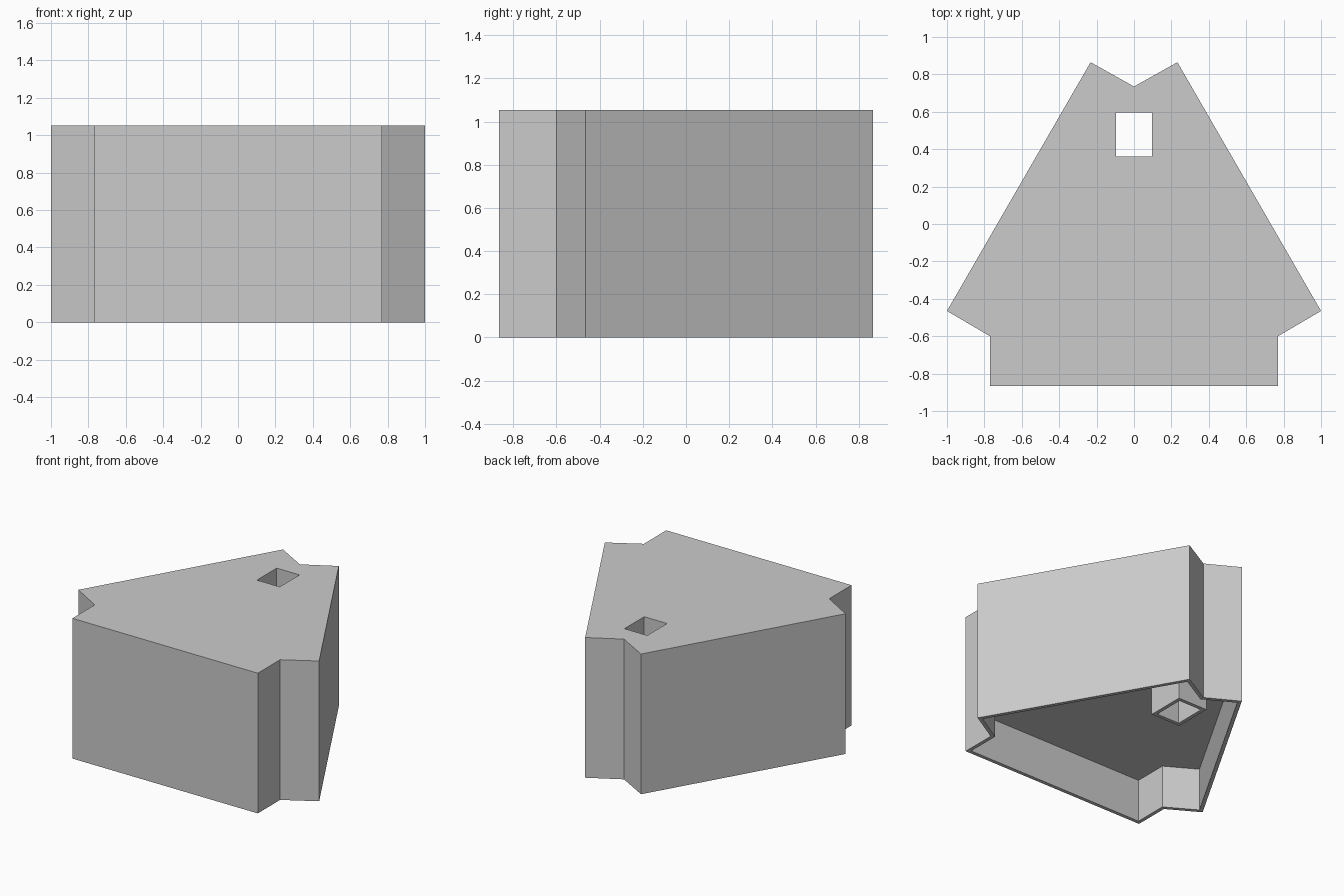
import bpy
import bmesh
from mathutils import Vector

cube = bpy.data.objects.get("Cube")
if cube:
    bpy.data.objects.remove(cube, do_unlink=True)

HEIGHT = 1.053
CEILING = 0.32
WALL = 0.027

grey = bpy.data.materials.new("plain_grey")
grey.use_nodes = True
colour = (0.6, 0.6, 0.6, 1)
grey.diffuse_color = colour
grey.node_tree.nodes["Principled BSDF"].inputs["Base Color"].default_value = colour


def inset(loop, dist):
    """Move every side of a counter-clockwise outline inwards."""
    result = []
    for i, p in enumerate(loop):
        a = (p - loop[i - 1]).normalized()
        b = (loop[(i + 1) % len(loop)] - p).normalized()
        na, nb = Vector((-a.y, a.x)), Vector((-b.y, b.x))
        result.append(p + (na + nb) * dist / (1 + na.dot(nb)))
    return result


def prism(name, outer, hole, z0, z1):
    """Extrude an outline with one hole between two heights."""
    bm = bmesh.new()
    edges = []
    for loop in (outer, hole):
        verts = [bm.verts.new((p.x, p.y, z0)) for p in loop]
        edges += [bm.edges.new((verts[i - 1], verts[i])) for i in range(len(verts))]
    bmesh.ops.triangle_fill(bm, edges=edges, use_beauty=True)
    top = bmesh.ops.extrude_face_region(bm, geom=bm.faces[:])["geom"]
    moved = [g for g in top if isinstance(g, bmesh.types.BMVert)]
    bmesh.ops.translate(bm, verts=moved, vec=(0, 0, z1 - z0))
    bmesh.ops.recalc_face_normals(bm, faces=bm.faces[:])
    mesh = bpy.data.meshes.new(name)
    bm.to_mesh(mesh)
    bm.free()
    mesh.materials.append(grey)
    obj = bpy.data.objects.new(name, mesh)
    bpy.context.collection.objects.link(obj)
    return obj


# Mirrored block outline: wide triangle with a stepped notch at each corner
half = [(0.77, -0.865), (0.77, -0.6), (1.0, -0.465), (0.232, 0.865)]
outline = [Vector(p) for p in half] + [Vector((0, 0.735))]
outline += [Vector((-x, y)) for x, y in reversed(half)]

# Rectangular shaft that runs right through the block
shaft = [Vector(p) for p in ((-0.095, 0.36), (0.095, 0.36), (0.095, 0.595), (-0.095, 0.595))]

block = prism("block", outline, shaft, 0, HEIGHT)

# Recess under the block, leaving thin outer walls and a thin tube round the shaft
cutter = prism("recess_cutter", inset(outline, WALL), inset(shaft, -WALL), -0.1, CEILING)
cutter.hide_render = True

cut = block.modifiers.new("recess", "BOOLEAN")
cut.operation = "DIFFERENCE"
cut.solver = "EXACT"
cut.object = cutter
bpy.context.view_layer.objects.active = block
block.select_set(True)
bpy.ops.object.modifier_apply(modifier=cut.name)
bpy.data.objects.remove(cutter, do_unlink=True)
